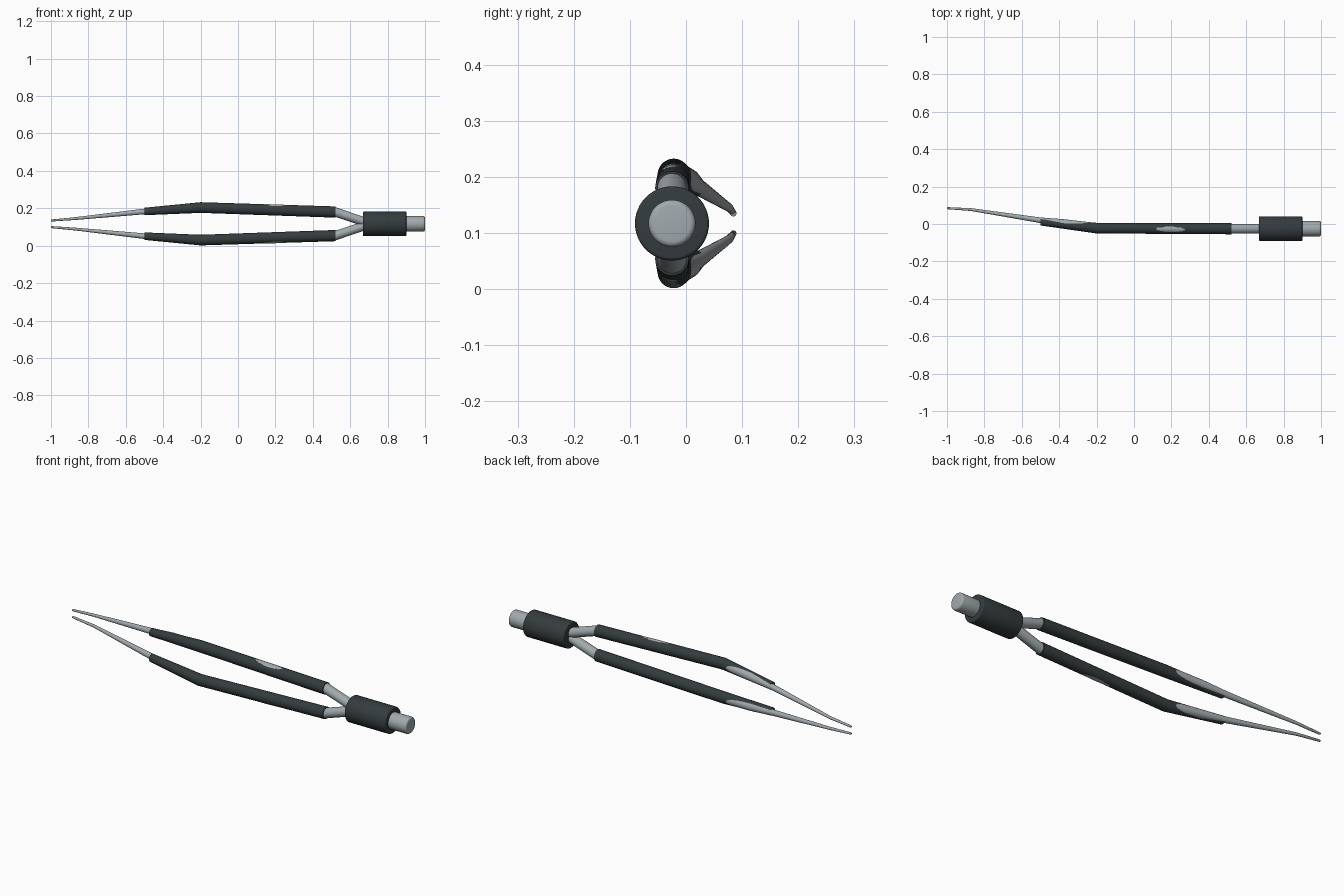
import bpy, bmesh, math

if "Cube" in bpy.data.objects:
    bpy.data.objects.remove(bpy.data.objects["Cube"])

CY, CZ = -0.025, 0.117   # main axis of the tool


def material(name, color):
    m = bpy.data.materials.new(name)
    m.diffuse_color = color
    m.use_nodes = True
    m.node_tree.nodes["Principled BSDF"].inputs["Base Color"].default_value = m.diffuse_color
    return m


steel = material("steel", (0.36, 0.40, 0.42, 1))
coating = material("dark_coating", (0.035, 0.045, 0.048, 1))


def tube(name, stations, mat, sides=32, mirror=False):
    """Loft round sections through stations (x, y, z, radius), optionally flipped about z = CZ."""
    bm = bmesh.new()
    rings = []
    for x, y, z, r in stations:
        if mirror:
            z = 2 * CZ - z
        rings.append([bm.verts.new((x, y + r * math.cos(2 * math.pi * i / sides),
                                    z + r * math.sin(2 * math.pi * i / sides)))
                      for i in range(sides)])
    for a, b in zip(rings, rings[1:]):
        for i in range(sides):
            j = (i + 1) % sides
            bm.faces.new((a[i], a[j], b[j], b[i]))
    bm.faces.new(rings[0])
    bm.faces.new(rings[-1])
    bmesh.ops.recalc_face_normals(bm, faces=bm.faces)
    me = bpy.data.meshes.new(name)
    bm.to_mesh(me)
    bm.free()
    me.materials.append(mat)
    ob = bpy.data.objects.new(name, me)
    bpy.context.collection.objects.link(ob)
    bpy.ops.object.select_all(action='DESELECT')
    ob.select_set(True)
    bpy.context.view_layer.objects.active = ob
    bpy.ops.object.shade_smooth_by_angle(angle=math.radians(35))
    return ob


def rounded_cylinder(name, x0, x1, r, bevel, mat):
    """Cylinder along the main axis with rounded rims."""
    arc = [math.radians(a) for a in (0, 22.5, 45, 67.5, 90)]
    prof = [(x0 + bevel * (1 - math.sin(a)), r - bevel * (1 - math.cos(a))) for a in reversed(arc)]
    prof += [(x1 - bevel * (1 - math.sin(a)), r - bevel * (1 - math.cos(a))) for a in arc]
    return tube(name, [(x, CY, CZ, rr) for x, rr in prof], mat, 48)


# Steel prong: joins at the plug, bows out, then tapers to a bent fine tip
prong = [(0.70, CY, 0.120, 0.025), (0.52, CY, 0.180, 0.026),
         (0.20, CY, 0.1965, 0.0245), (-0.20, -0.019, 0.204, 0.0245),
         (-0.38, 0.005, 0.193, 0.021), (-0.50, 0.020, 0.183, 0.015),
         (-0.87, 0.077, 0.145, 0.0075), (-0.995, 0.0845, 0.135, 0.0055),
         (-1.0, 0.0845, 0.135, 0.004)]

# Insulating sleeve over the middle of each prong
sleeve = [(0.52, CY, 0.180, 0.030), (-0.20, -0.022, 0.204, 0.0285),
          (-0.50, 0.012, 0.183, 0.020)]

for side, flip in (("upper", False), ("lower", True)):
    tube(side + "_prong", prong, steel, mirror=flip)
    tube(side + "_sleeve", sleeve, coating, mirror=flip)

# Rear connector plug
rounded_cylinder("plug_body", 0.668, 0.90, 0.066, 0.006, coating)
rounded_cylinder("plug_end", 0.88, 1.0, 0.042, 0.010, steel)
